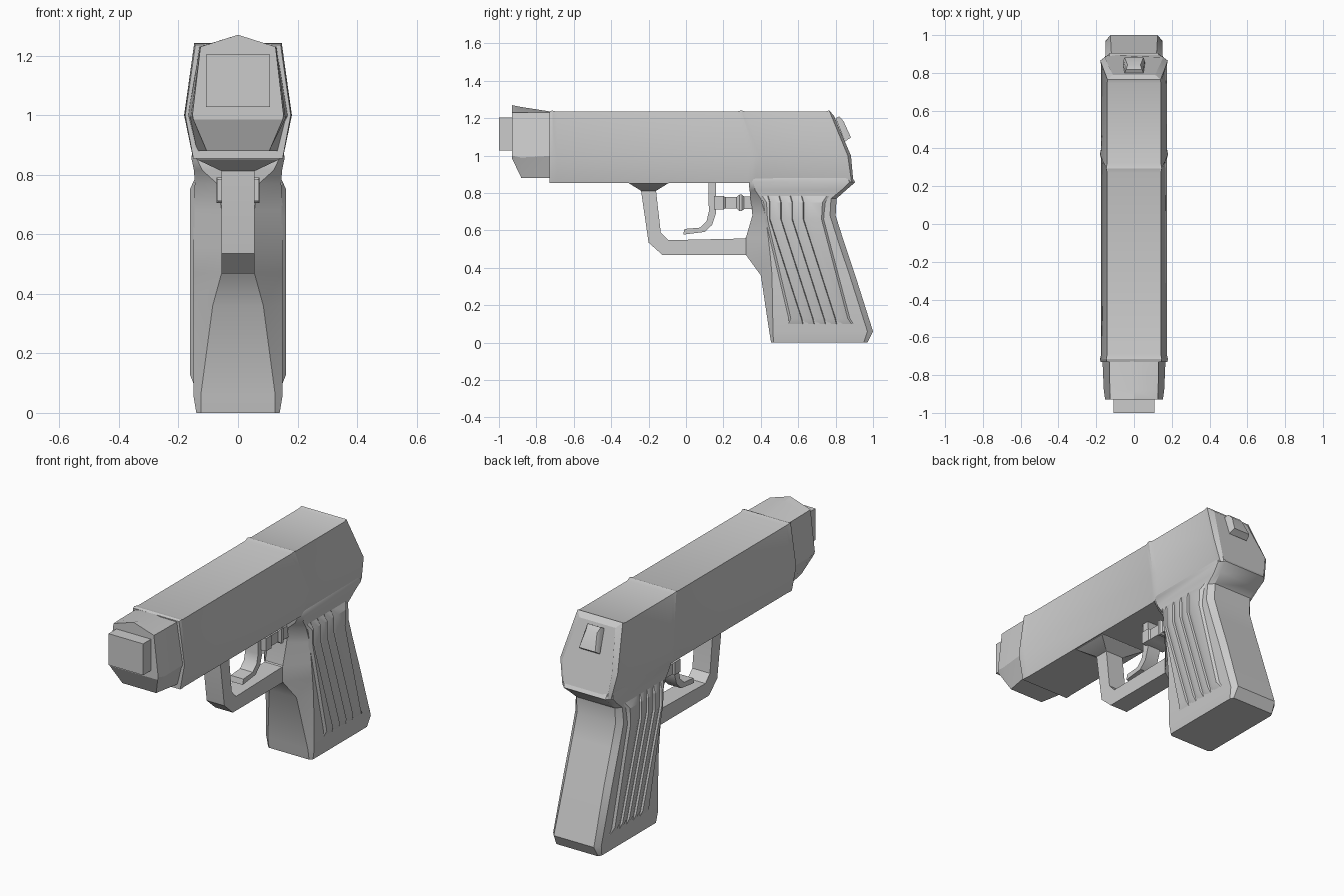
import bpy, bmesh


def finish(name, bm, angle=0.6, solid=True):
    if solid:
        bmesh.ops.recalc_face_normals(bm, faces=bm.faces[:])
    me = bpy.data.meshes.new(name)
    bm.to_mesh(me)
    bm.free()
    ob = bpy.data.objects.new(name, me)
    bpy.context.collection.objects.link(ob)
    bpy.ops.object.select_all(action='DESELECT')
    ob.select_set(True)
    bpy.context.view_layer.objects.active = ob
    bpy.ops.object.shade_smooth_by_angle(angle=angle)
    return ob


def loft(name, rings, angle=0.6):
    """Skin a list of equal-length point rings and cap both ends."""
    bm = bmesh.new()
    vs = [[bm.verts.new(p) for p in r] for r in rings]
    n = len(vs[0])
    for a, b in zip(vs, vs[1:]):
        for i in range(n):
            j = (i + 1) % n
            bm.faces.new((a[i], a[j], b[j], b[i]))
    bm.faces.new(vs[0])
    bm.faces.new(vs[-1])
    return finish(name, bm, angle)


def both(half):
    """Close a right-hand half section into a symmetric ring."""
    return half + [(-x, y, z) for x, y, z in reversed(half) if x > 0]


def prism(name, profile, w, angle=0.6):
    """Side profile (y, z) extruded to +-w in x."""
    return loft(name, [[(x, y, z) for y, z in profile] for x in (-w, w)], angle)


def rect(w, y0, y1, z):
    return [(-w, y0, z), (w, y0, z), (w, y1, z), (-w, y1, z)]


# Slide: (y, half width, z) at top edge, mid ridge and bottom edge
slide = [
    ((-.73, .143, 1.236), (-.73, .177, 1.0), (-.73, .15, .855)),
    ((-.715, .147, 1.241), (-.715, .180, 1.0), (-.715, .151, .855)),
    ((-.69, .142, 1.235), (-.69, .174, 1.0), (-.69, .148, .855)),
    ((.27, .142, 1.235), (.345, .174, 1.0), (.325, .148, .855)),
    ((.295, .147, 1.242), (.37, .181, 1.0), (.345, .151, .855)),
    ((.32, .142, 1.235), (.395, .175, 1.0), (.37, .148, .855)),
    ((.745, .142, 1.235), (.84, .174, 1.0), (.85, .148, .86)),
    ((.765, .141, 1.242), (.865, .179, 1.0), (.885, .152, .86)),
    ((.79, .112, 1.215), (.882, .155, 1.0), (.895, .135, .86)),
]
loft("slide", [both([(w, y, z) for y, w, z in r]) for r in slide], 0.45)

# Nose with peaked sight and chamfered lower front
nose = [
    [(0, -.70, 1.232), (.13, -.70, 1.23), (.168, -.70, 1.0), (.138, -.70, .88)],
    [(0, -.88, 1.26), (.128, -.88, 1.23), (.16, -.88, .99), (.105, -.88, .88)],
    [(0, -.93, 1.27), (.126, -.93, 1.23), (.153, -.93, 1.0), (.15, -.93, .985)],
]
loft("nose", [both(r) for r in nose], 0.3)

# Muzzle block
loft("muzzle", [rect(.108, -1, -.9, 1.027), rect(.108, -1, -.9, 1.204)])

# Grip: z, front y, front half width, front shoulder y, half width,
# rear shoulder y, rear y, rear half width
grip = [
    (0, .455, .125, .468, .14, .95, .97, .13),
    (.06, .445, .125, .465, .15, .97, 1.0, .125),
    (.36, .40, .085, .46, .15, .875, .905, .12),
    (.47, .32, .055, .45, .15, .838, .868, .12),
    (.56, .32, .055, .44, .15, .808, .838, .12),
    (.68, .355, .055, .425, .15, .77, .80, .12),
    (.77, .345, .07, .40, .145, .775, .805, .12),
    (.815, .34, .12, .37, .148, .83, .855, .125),
    (.858, .335, .14, .36, .157, .875, .905, .13),
    (.885, .345, .14, .36, .151, .86, .888, .13),
]
loft("grip", [both([(wf, yf, z), (w, sf, z), (w, sb, z), (wb, yb, z)])
              for z, yf, wf, sf, w, sb, yb, wb in grip])

# Grip panels: raised face with four angled grooves, mirrored to both sides
# row: z, front y, first groove y, back y, is raised
rows = [(.785, .405, .44, .755, 0), (.75, .425, .45, .735, 1),
        (.66, .43, .45, .73, 1), (.13, .555, .62, .87, 1), (.09, .54, .63, .895, 0)]
bm = bmesh.new()
grid = []
for i, (z, f, g, b, up) in enumerate(rows):
    hi = .162 if up else .146
    lo = .151 if up else .146
    inset = .018 if up else .01
    line = [(.146, f - .01), (hi, f + inset * .3)]
    for k in range(4):
        y = g + .06 * k
        line += [(hi, y - .004), (lo, y), (lo + (hi - lo) * .4, y + .012), (hi, y + .03)]
    line += [(hi, b - inset * .3), (.146, b + .01)]
    grid.append([bm.verts.new((x, y, z)) for x, y in line])
for a, b in zip(grid, grid[1:]):
    for i in range(len(a) - 1):
        bm.faces.new((a[i], b[i], b[i + 1], a[i + 1]))
panel = finish("grip_panels", bm, 0.4, solid=False)
panel.data.flip_normals() if panel.data.polygons[8].normal.x < 0 else None
panel.modifiers.new("both_sides", 'MIRROR').use_axis = (True, False, False)

# Trigger guard and its flare into the frame
prism("trigger_guard", [(-.24, .86), (-.24, .81), (-.20, .535), (-.125, .468), (.36, .468),
                        (.36, .60), (.315, .557), (-.095, .548), (-.135, .59),
                        (-.16, .81), (-.16, .86)], .055, 0.4)
loft("guard_flare", [rect(.145, -.31, -.09, .862), rect(.14, -.305, -.095, .852),
                     rect(.055, -.24, -.16, .812)], 0.5)

# Trigger and the bar behind it
prism("trigger", [(.12, .87), (.16, .87), (.16, .69), (.14, .63), (.10, .592), (-.015, .578),
                  (-.008, .608), (.075, .615), (.11, .65), (.122, .70)], .04)
bar = [(.15, .07, .036), (.20, .07, .036), (.21, .062, .03), (.27, .062, .03),
       (.285, .073, .043), (.30, .073, .043), (.31, .066, .034), (.40, .066, .034)]
loft("trigger_bar", [[(-w, y, .748 - h), (w, y, .748 - h), (w, y, .748 + h), (-w, y, .748 + h)]
                     for y, w, h in bar])

# Hammer tab on the sloped rear
hammer = [(.055, 0), (.035, .012)]
loft("hammer", [
    [(-.05, .80, 1.20), (.05, .80, 1.20), (.058, .85, 1.075), (-.058, .85, 1.075)],
    [(-.042, .818, 1.21), (.042, .818, 1.21), (.056, .868, 1.088), (-.056, .868, 1.088)],
    [(-.034, .842, 1.185), (.034, .842, 1.185), (.05, .882, 1.097), (-.05, .882, 1.097)],
], 0.4)
